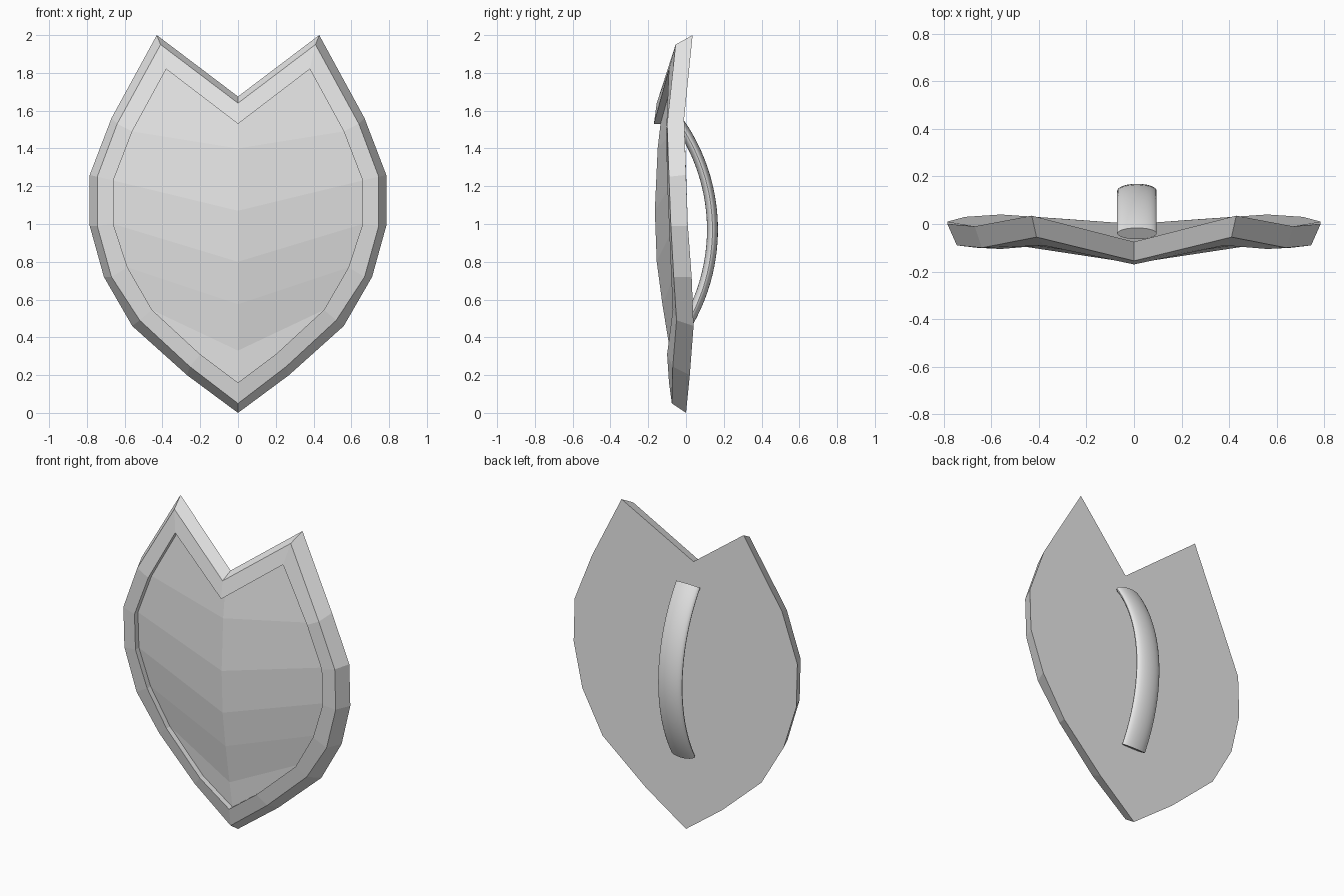
import bpy
import bmesh
import math
from mathutils import Vector

default_cube = bpy.data.objects.get("Cube")
if default_cube:
    bpy.data.objects.remove(default_cube, do_unlink=True)

# One plain grey material for the whole shield
grey = bpy.data.materials.new("light_grey")
grey.use_nodes = True
colour = (0.8, 0.8, 0.8, 1)
grey.diffuse_color = colour
grey.node_tree.nodes["Principled BSDF"].inputs["Base Color"].default_value = colour


def finish(bm, name):
    """Turn a bmesh into a named object with outward normals."""
    bmesh.ops.recalc_face_normals(bm, faces=bm.faces[:])
    mesh = bpy.data.meshes.new(name)
    bm.to_mesh(mesh)
    bm.free()
    mesh.materials.append(grey)
    obj = bpy.data.objects.new(name, mesh)
    bpy.context.collection.objects.link(obj)
    return obj


def mirrored_ring(bm, half):
    """Closed loop of vertices from a half outline, notch to tip."""
    left_half = [(-x, y, z) for x, y, z in half[-2:0:-1]]
    return [bm.verts.new(point) for point in half + left_half]


def bridge(bm, ring_a, ring_b):
    """Quads between two closed loops of equal length."""
    count = len(ring_a)
    for i in range(count):
        j = (i + 1) % count
        bm.faces.new((ring_a[i], ring_a[j], ring_b[j], ring_b[i]))


# Half outlines from the top notch round to the bottom tip
back_edge = [(0, -.075, 1.675), (.43, .035, 2), (.67, -.01, 1.56),
             (.785, 0, 1.26), (.785, .01, .99), (.71, .03, .72),
             (.56, .04, .46), (.27, .02, .2), (0, 0, 0)]
rim_edge = [(0, -.155, 1.64), (.41, -.055, 1.95), (.64, -.1, 1.53),
            (.745, -.09, 1.25), (.745, -.08, .99), (.67, -.065, .72),
            (.52, -.05, .49), (.255, -.07, .245), (0, -.075, .05)]
lip_edge = [(0, -.17, 1.53), (.38, -.09, 1.82), (.56, -.105, 1.49),
            (.66, -.1, 1.23), (.66, -.09, 1), (.585, -.08, .77),
            (.455, -.07, .545), (.2, -.1, .31), (0, -.09, .16)]
recess_depth = .035
panel_edge = [(x, y + recess_depth, z) for x, y, z in lip_edge]
ridge_line = [(-.15, 1.4), (-.165, 1.07), (-.155, .8), (-.125, .575), (-.085, .33)]

# Shield body: flat back, bevelled side, rim and recessed step
bm = bmesh.new()
rings = [mirrored_ring(bm, half) for half in (back_edge, rim_edge, lip_edge, panel_edge)]
bm.faces.new(rings[0])
for outer, inner in zip(rings, rings[1:]):
    bridge(bm, outer, inner)

# Bulging front panel with a central ridge
ridge = [bm.verts.new((0, y, z)) for y, z in ridge_line]
panel = rings[-1]
tip = len(lip_edge) - 1
for side in (1, -1):
    edge = [panel[side * i] for i in range(tip + 1)]
    bm.faces.new((edge[0], edge[1], edge[2], ridge[0]))
    for i in range(len(ridge) - 1):
        bm.faces.new((ridge[i], edge[i + 2], edge[i + 3], ridge[i + 1]))
    bm.faces.new((ridge[-1], edge[tip - 2], edge[tip - 1], edge[tip]))
finish(bm, "shield_body")


# Rear handle: oval section swept along a circular arc
def circle_through(a, b, c):
    """Centre of the circle through three points in a plane."""
    d = 2 * (a.x * (b.y - c.y) + b.x * (c.y - a.y) + c.x * (a.y - b.y))
    aa, bb, cc = a.length_squared, b.length_squared, c.length_squared
    return Vector(((aa * (b.y - c.y) + bb * (c.y - a.y) + cc * (a.y - b.y)) / d,
                   (aa * (c.x - b.x) + bb * (a.x - c.x) + cc * (b.x - a.x)) / d))


top, middle, bottom = Vector((-.04, 1.54)), Vector((.14, .97)), Vector((.01, .48))
centre = circle_through(top, middle, bottom)
radius = (top - centre).length
start, end = [math.atan2(p.y - centre.y, p.x - centre.x) for p in (top, bottom)]
half_width, half_depth, offset_x = .083, .029, .0125
steps, sides = 24, 24

bm = bmesh.new()
sections = []
for i in range(steps + 1):
    angle = start + (end - start) * i / steps
    section = []
    for k in range(sides):
        turn = math.tau * k / sides
        reach = radius + half_depth * math.sin(turn)
        section.append(bm.verts.new((offset_x + half_width * math.cos(turn),
                                     centre.x + reach * math.cos(angle),
                                     centre.y + reach * math.sin(angle))))
    sections.append(section)
for first, second in zip(sections, sections[1:]):
    bridge(bm, first, second)
bm.faces.new(sections[0])
bm.faces.new(sections[-1])
handle = finish(bm, "rear_handle")

bpy.ops.object.select_all(action="DESELECT")
handle.select_set(True)
bpy.context.view_layer.objects.active = handle
bpy.ops.object.shade_smooth_by_angle(angle=math.radians(40))
